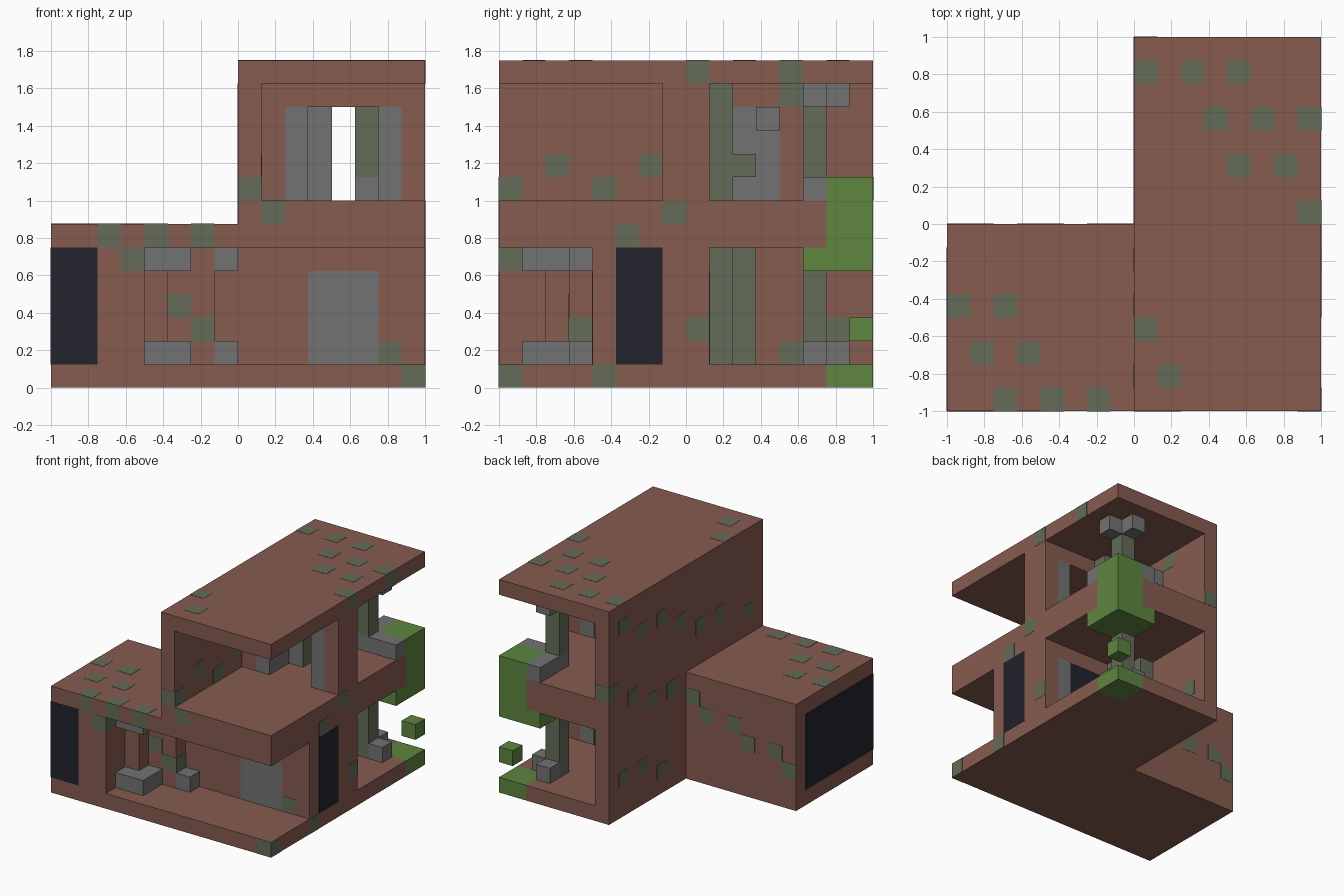
import bpy, bmesh
from mathutils import Vector

cube = bpy.data.objects.get("Cube")
if cube:
    bpy.data.objects.remove(cube, do_unlink=True)

CELL = 0.125      # everything sits on one grid of cubes
THIN = 0.016      # half thickness of painted plates, in cells


def material(name, r, g, b):
    m = bpy.data.materials.new(name)
    m.use_nodes = True
    m.diffuse_color = (r, g, b, 1)
    bsdf = next(n for n in m.node_tree.nodes if n.type == 'BSDF_PRINCIPLED')
    bsdf.inputs["Base Color"].default_value = (r, g, b, 1)
    bsdf.inputs["Roughness"].default_value = 0.9
    return m


BRICK = material("brick", 0.24, 0.106, 0.08)
MOSS = material("moss", 0.127, 0.15, 0.095)
STONE = material("stone", 0.17, 0.17, 0.17)
LEAF = material("leaf", 0.112, 0.24, 0.05)
GLASS = material("dark glass", 0.016, 0.016, 0.026)


def finish(name, bm, mat):
    bmesh.ops.recalc_face_normals(bm, faces=bm.faces)
    mesh = bpy.data.meshes.new(name)
    bm.to_mesh(mesh)
    bm.free()
    mesh.materials.append(mat)
    bpy.context.collection.objects.link(bpy.data.objects.new(name, mesh))


def boxes(name, mat, *spans):
    """One object from boxes given as low and high cell corners."""
    bm = bmesh.new()
    for lo, hi in spans:
        lo, hi = Vector(lo), Vector(hi)
        verts = bmesh.ops.create_cube(bm, size=1)["verts"]
        for v in verts:
            v.co = ((lo + hi) / 2 + v.co * (hi - lo)) * CELL
    finish(name, bm, mat)


def slab(name, outline, z0, z1):
    """Brick outline pulled up from z0 to z1."""
    bm = bmesh.new()
    face = bm.faces.new([bm.verts.new((x * CELL, y * CELL, z0 * CELL)) for x, y in outline])
    top = bmesh.ops.extrude_face_region(bm, geom=[face])["geom"]
    for v in top:
        if isinstance(v, bmesh.types.BMVert):
            v.co.z = z1 * CELL
    finish(name, bm, BRICK)


def plate(axis, at, u0, u1, v0, v1):
    """Corners of a thin panel across an axis."""
    lo, hi = [u0, v0], [u1, v1]
    lo.insert(axis, at - THIN)
    hi.insert(axis, at + THIN)
    return lo, hi


def tiles(name, axis, at, *cells):
    boxes(name, MOSS, *[plate(axis, at, u, u + 1, v, v + 1) for u, v in cells])


X, Y, Z = range(3)

# Floors, walls and roof
base = [(-8, -8), (8, -8), (8, 6), (6, 6), (6, 8), (0, 8), (0, 0), (-8, 0)]
slab("ground_floor", base, 0, 1)
slab("lower_walls", [(-8, -8), (-4, -8), (-4, -6), (-3, -6), (-3, -5), (-1, -5), (-1, -4),
                     (8, -4), (8, 1), (1, 1), (1, 8), (0, 8), (0, 0), (-8, 0)], 1, 6)
slab("middle_floor", base, 6, 7)
slab("upper_floor", [(0, -8)] + base[1:6], 7, 8)
boxes("upper_side_wall", BRICK, ((0, -8, 8), (1, 8, 13)))
boxes("upper_cross_wall", BRICK, ((1, -1, 8), (2, 1, 13)), ((7, -1, 8), (8, 1, 13)),
      ((2, -1, 12), (7, 1, 13)))
boxes("upper_door_jambs", STONE, ((2, -1, 8), (3, 1, 12)), ((6, -1, 8), (7, 1, 12)))
boxes("roof", BRICK, ((0, -8, 13), (8, 8, 14)))

# Windows and lower doors
boxes("windows", GLASS, plate(Y, -8, -8, -6, 1, 6), plate(X, -8, -8, -1, 1, 6),
      plate(X, 8, -3, -1, 1, 6), plate(Y, 1, 3, 6, 1, 5))
boxes("front_door", STONE, plate(Y, -4, 3, 6, 1, 5))
boxes("back_door_jambs", STONE, plate(Y, 1, 2, 3, 1, 5), plate(Y, 1, 6, 7, 1, 5))

# Porch footings and matching capitals
for name, z in (("porch_footings", 1), ("porch_capitals", 5)):
    boxes(name, STONE, ((-4, -7, z), (-2, -5, z + 1)), ((-1, -5, z), (0, -4, z + 1)))

# Balcony posts with L-shaped stone arms
boxes("balcony_posts", MOSS, ((5, 5, 1), (6, 6, 5)), ((5, 5, 9), (6, 6, 13)))
for name, z, end in (("lower_post_foot", 1, 7), ("upper_rail", 8, 8), ("upper_post_cap", 12, 7)):
    boxes(name, STONE, ((5, 5, z), (end, 6, z + 1)), ((5, 6, z), (6, end, z + 1)))

# Inner corner of the balconies
boxes("lower_corner_pillar", MOSS, ((1, 1, 1), (3, 2, 6)), ((1, 2, 1), (2, 3, 6)))
boxes("upper_corner_pillar", STONE, ((1, 1, 8), (4, 2, 13)), ((3, 2, 9), (4, 3, 10)),
      ((1, 3, 11), (2, 4, 12)))
boxes("upper_pillar_moss", MOSS, plate(X, 4, 1, 2, 8, 13), plate(X, 4, 2, 3, 9, 10))
boxes("upper_wall_panel", STONE, plate(X, 1, 2, 4, 8, 12))

# Hanging foliage at the back corner
boxes("foliage", LEAF, ((6, 6, 6), (8, 8, 9)), ((5, 5, 5), (8, 8, 6)))
boxes("ground_foliage", LEAF, ((6, 6, 0), (8, 8, 1)))
boxes("small_leaf", LEAF, ((7, 7, 2), (8, 8, 3)))

# Moss patches
tiles("roof_moss", Z, 14, (0, 6), (2, 6), (4, 6), (3, 4), (5, 4), (7, 4), (4, 2), (6, 2),
      (7, 0), (0, -5), (1, -7))
tiles("low_roof_moss", Z, 7, (-8, -4), (-6, -4), (-7, -6), (-5, -6), (-6, -8), (-4, -8), (-2, -8))
tiles("front_moss", Y, -8, (-6, 6), (-4, 6), (-2, 6), (-5, 5), (7, 0), (0, 8), (1, 7))
tiles("porch_moss", Y, -5, (-3, 3), (-2, 2))
tiles("porch_wall_moss", Y, -4, (6, 1))
tiles("porch_end_moss", X, -4, (-8, 5))
tiles("porch_step_moss", X, -1, (-5, 2))
tiles("right_moss", X, 8, (0, 13), (4, 13), (-1, 7), (-3, 6), (-8, 0), (-4, 0), (0, 2))
tiles("inner_wall_moss", X, 1, (-8, 8), (-6, 9), (-4, 8), (-2, 9), (4, 12), (4, 1), (6, 2))
tiles("left_moss", X, 0, (6, 12), (4, 11), (2, 11), (0, 10), (-2, 9), (-4, 9), (-7, 8),
      (7, 8), (5, 7), (3, 6), (1, 6), (6, 2), (4, 2), (2, 1))
tiles("low_back_moss", Y, 0, (-1, 5), (-2, 4), (-4, 4), (-5, 3), (-7, 3), (-8, 2))
tiles("back_moss", Y, 8, (0, 8))
